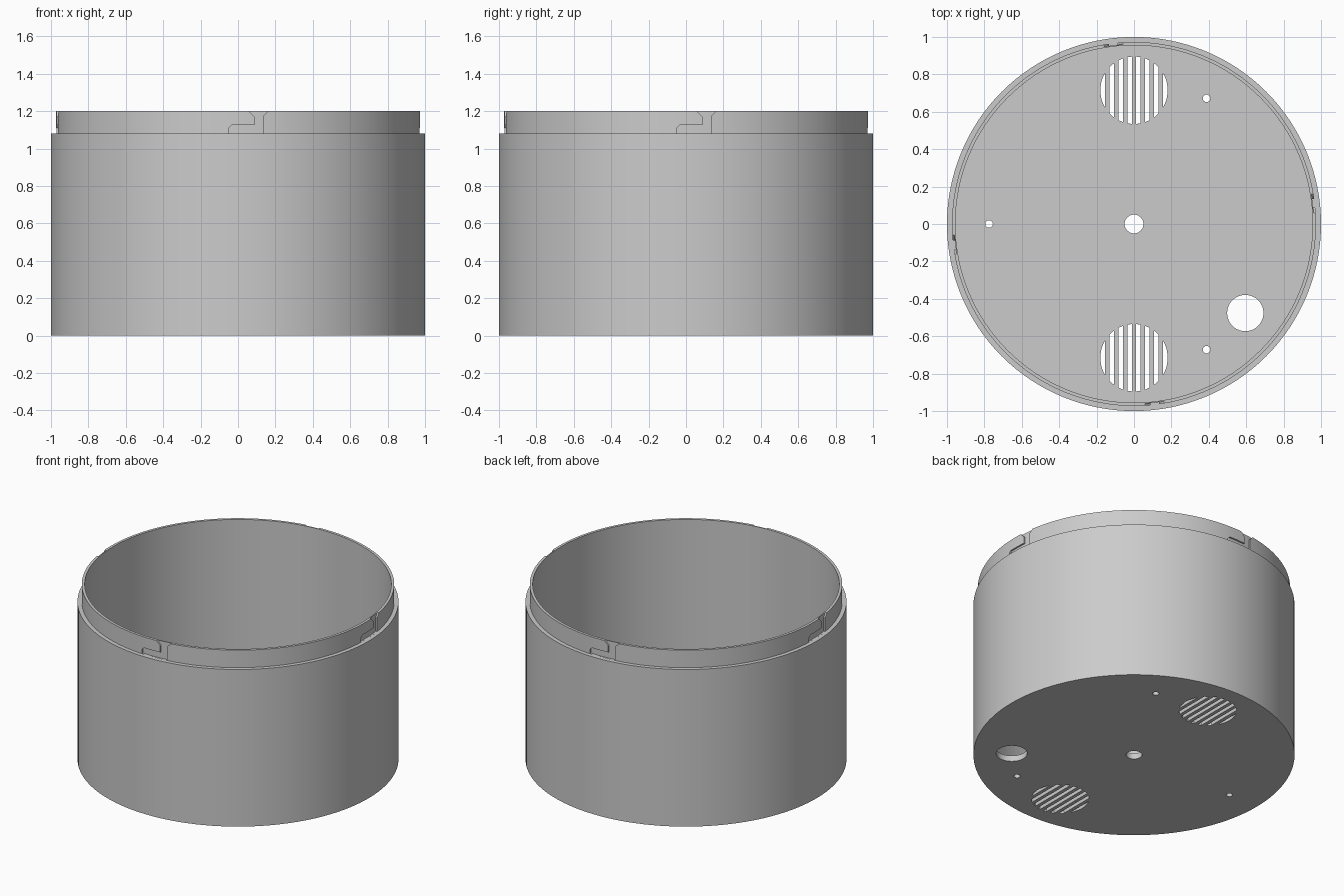
import bpy, bmesh
from math import sin, cos, pi, sqrt, radians
from mathutils import Matrix

cube = bpy.data.objects.get("Cube")
if cube:
    bpy.data.objects.remove(cube)

grey = bpy.data.materials.new("light grey plastic")
grey.use_nodes = True
colour = (0.6, 0.6, 0.6, 1)
grey.diffuse_color = colour
grey.node_tree.nodes["Principled BSDF"].inputs["Base Color"].default_value = colour

SEGMENTS = 128
FLOOR = 0.04
RIM_OUT, WALL_IN, GROOVE = 0.973, 0.955, 0.962
LEDGE, TOP = 1.08, 1.2


def make_object(name, bm):
    bmesh.ops.recalc_face_normals(bm, faces=bm.faces)
    mesh = bpy.data.meshes.new(name)
    bm.to_mesh(mesh)
    bm.free()
    obj = bpy.data.objects.new(name, mesh)
    bpy.context.collection.objects.link(obj)
    obj.data.materials.append(grey)
    return obj


def lathe(name, profile, closed=False):
    """Spin (radius, z) points around z; radius 0 becomes a pole."""
    bm = bmesh.new()
    verts = [bm.verts.new((r, 0, z)) for r, z in profile]
    pairs = list(zip(verts, verts[1:]))
    if closed:
        pairs.append((verts[-1], verts[0]))
    edges = [bm.edges.new(p) for p in pairs]
    bmesh.ops.spin(bm, geom=verts + edges, cent=(0, 0, 0), axis=(0, 0, 1),
                   angle=2 * pi, steps=SEGMENTS)
    bmesh.ops.remove_doubles(bm, verts=bm.verts, dist=0.0001)
    return make_object(name, bm)


def prism(bm, points, offset):
    """Extrude a flat outline along the offset."""
    face = bm.faces.new([bm.verts.new(p) for p in points])
    result = bmesh.ops.extrude_face_region(bm, geom=[face], use_keep_orig=True)
    moved = [v for v in result["geom"] if isinstance(v, bmesh.types.BMVert)]
    bmesh.ops.translate(bm, verts=moved, vec=offset)


def boolean(obj, cutter, operation):
    mod = obj.modifiers.new("cut", "BOOLEAN")
    mod.object, mod.operation, mod.solver = cutter, operation, "EXACT"
    bpy.context.view_layer.objects.active = obj
    bpy.ops.object.modifier_apply(modifier=mod.name)
    bpy.data.objects.remove(cutter)


# Cup with a stepped rim
body = lathe("canister_body", [(0, 0), (1, 0), (1, LEDGE), (RIM_OUT, LEDGE),
                               (RIM_OUT, TOP), (WALL_IN, TOP), (WALL_IN, FLOOR), (0, FLOOR)])

# Round floor holes
holes = bmesh.new()
for x, y, r in [(0, 0, 0.05), (0.595, -0.476, 0.097), (-0.775, 0, 0.02),
                (0.388, 0.672, 0.02), (0.388, -0.672, 0.02)]:
    bmesh.ops.create_cone(holes, cap_ends=True, segments=48, radius1=r, radius2=r,
                          depth=0.3, matrix=Matrix.Translation((x, y, 0)))

# Vent slots, each a strip of a circle between two bars
VENT, PITCH, BAR = 0.18, 0.048, 0.012
for side in (-1, 1):
    for i in range(-4, 4):
        x0 = max(i * PITCH + BAR, -VENT + 0.0005)
        x1 = min((i + 1) * PITCH - BAR, VENT - 0.0005)
        xs = [x0 + (x1 - x0) * k / 5 for k in range(6)]
        upper = [(x, sqrt(VENT ** 2 - x * x)) for x in xs]
        outline = upper + [(x, -y) for x, y in reversed(upper)]
        prism(holes, [(x, y + side * 0.715, -0.1) for x, y in outline], (0, 0, 0.3))
boolean(body, make_object("hole_cutter", holes), "DIFFERENCE")

# Four bayonet grooves, sunk part way into the rim
low = LEDGE + 0.0005
outline = [(-0.05, low), (0.135, low), (0.135, 1.175), (0.16, TOP), (0.16, 1.25),
           (0.06, 1.25), (0.06, TOP), (0.087, 1.17), (0.087, 1.125), (-0.035, 1.125),
           (-0.05, 1.11)]
grooves = bmesh.new()
for turn in range(4):
    start = len(grooves.verts)
    prism(grooves, [(x, -0.8, z) for x, z in outline], (0, -0.4, 0))
    grooves.verts.ensure_lookup_table()
    bmesh.ops.rotate(grooves, verts=grooves.verts[start:], cent=(0, 0, 0),
                     matrix=Matrix.Rotation(turn * pi / 2, 3, "Z"))
cutter = make_object("groove_cutter", grooves)
sleeve = lathe("groove_sleeve", [(GROOVE, 1), (0.985, 1), (0.985, 1.3), (GROOVE, 1.3)], True)
boolean(cutter, sleeve, "INTERSECT")
boolean(body, cutter, "DIFFERENCE")

# Smooth walls with crisp edges
bpy.ops.object.select_all(action="DESELECT")
body.select_set(True)
bpy.context.view_layer.objects.active = body
bpy.ops.object.shade_smooth_by_angle(angle=radians(30))
